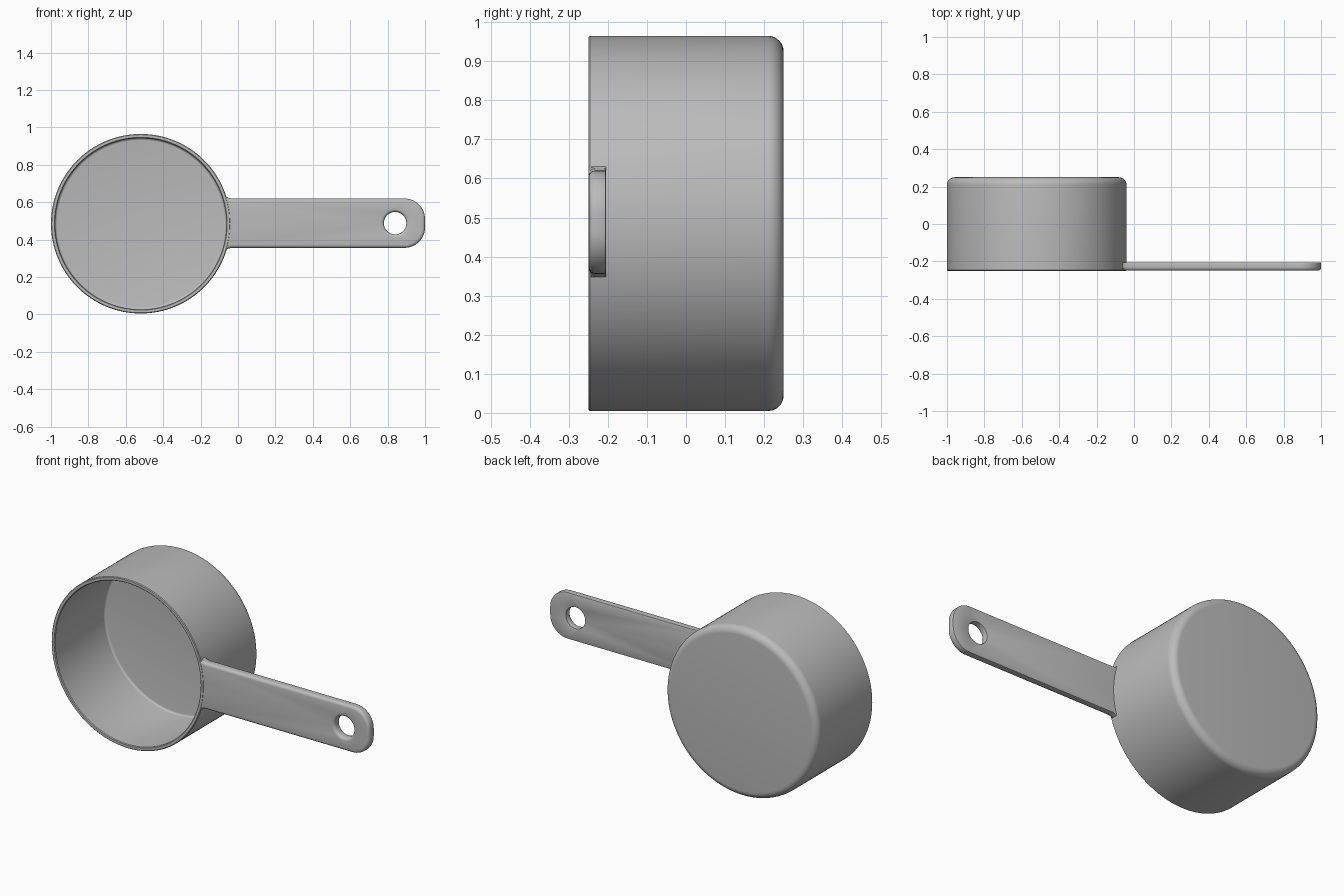
import bpy, bmesh, math

if "Cube" in bpy.data.objects:
    bpy.data.objects.remove(bpy.data.objects["Cube"])

CX, CZ = -0.52, 0.485      # cup axis
FRONT, BACK = -0.25, 0.25  # rim and base planes

grey = bpy.data.materials.new("plain grey")
grey.diffuse_color = (0.5, 0.5, 0.5, 1)
grey.use_nodes = True
grey.node_tree.nodes["Principled BSDF"].inputs["Base Color"].default_value = grey.diffuse_color


def finish(name, bm):
    bmesh.ops.recalc_face_normals(bm, faces=bm.faces)
    mesh = bpy.data.meshes.new(name)
    bm.to_mesh(mesh)
    bm.free()
    obj = bpy.data.objects.new(name, mesh)
    bpy.context.collection.objects.link(obj)
    mesh.materials.append(grey)
    bpy.ops.object.select_all(action='DESELECT')
    obj.select_set(True)
    bpy.context.view_layer.objects.active = obj
    bpy.ops.object.shade_smooth_by_angle(angle=math.radians(35))
    return obj


def arc(cx, cy, r, a0, a1, n):
    return [(cx + r * math.cos(math.radians(a0 + (a1 - a0) * i / n)),
             cy + r * math.sin(math.radians(a0 + (a1 - a0) * i / n))) for i in range(n + 1)]


# Cup: (radius, y) profile turned about the cup axis
R, r, f = 0.48, 0.458, 0.04
profile = [(0, BACK)] + arc(R - f, BACK - f, f, 90, 0, 8)
profile += [(R, FRONT + 0.004), (R - 0.004, FRONT), (r + 0.004, FRONT), (r, FRONT + 0.004)]
profile += arc(r - 0.012, 0.2 - 0.012, 0.012, 0, 90, 4) + [(0, 0.2)]
bm = bmesh.new()
vs = [bm.verts.new((CX + a, y, CZ)) for a, y in profile]
es = [bm.edges.new(p) for p in zip(vs, vs[1:])]
bmesh.ops.spin(bm, geom=vs + es, cent=(CX, 0, CZ), axis=(0, 1, 0),
               angle=2 * math.pi, steps=128, use_merge=True)
bmesh.ops.remove_doubles(bm, verts=bm.verts, dist=1e-5)
finish("cup", bm)

# Handle: outline with rounded tip, flared root and hanging hole
HZ, H, CR = 0.488, 0.132, 0.11
upper = [(-0.068, 0.146), (-0.055, 0.137), (-0.035, H)] + arc(1 - CR, H - CR, CR, 90, 0, 14)
root = arc(CX, 0, 0.472, -16, 16, 10)
outline = root + upper + [(x, -z) for x, z in reversed(upper)]
hole = arc(0.84, 0, 0.06, 0, 360, 40)[:-1]
bm = bmesh.new()
edges = []
for loop in (outline, hole):
    vs = [bm.verts.new((x, -0.205, HZ + z)) for x, z in loop]
    edges += [bm.edges.new((vs[i - 1], vs[i])) for i in range(len(vs))]
bmesh.ops.triangle_fill(bm, edges=edges, use_beauty=True)
ext = bmesh.ops.extrude_face_region(bm, geom=bm.faces[:])
moved = [g for g in ext["geom"] if isinstance(g, bmesh.types.BMVert)]
bmesh.ops.translate(bm, vec=(0, -0.044, 0), verts=moved)
bmesh.ops.recalc_face_normals(bm, faces=bm.faces)


# Round the front rims more than the back rims, leaving the root alone
def rims(y):
    return [e for e in bm.edges
            if all(abs(v.co.y - y) < 1e-4 for v in e.verts)
            and max(v.co.x for v in e.verts) > -0.04
            and any(abs(fc.normal.y) < 0.1 for fc in e.link_faces)]


for y, width in ((-0.249, 0.016), (-0.205, 0.004)):
    bmesh.ops.bevel(bm, geom=rims(y), offset=width, segments=4 if width > 0.01 else 2,
                    profile=0.5, affect='EDGES', clamp_overlap=False)
finish("handle", bm)
